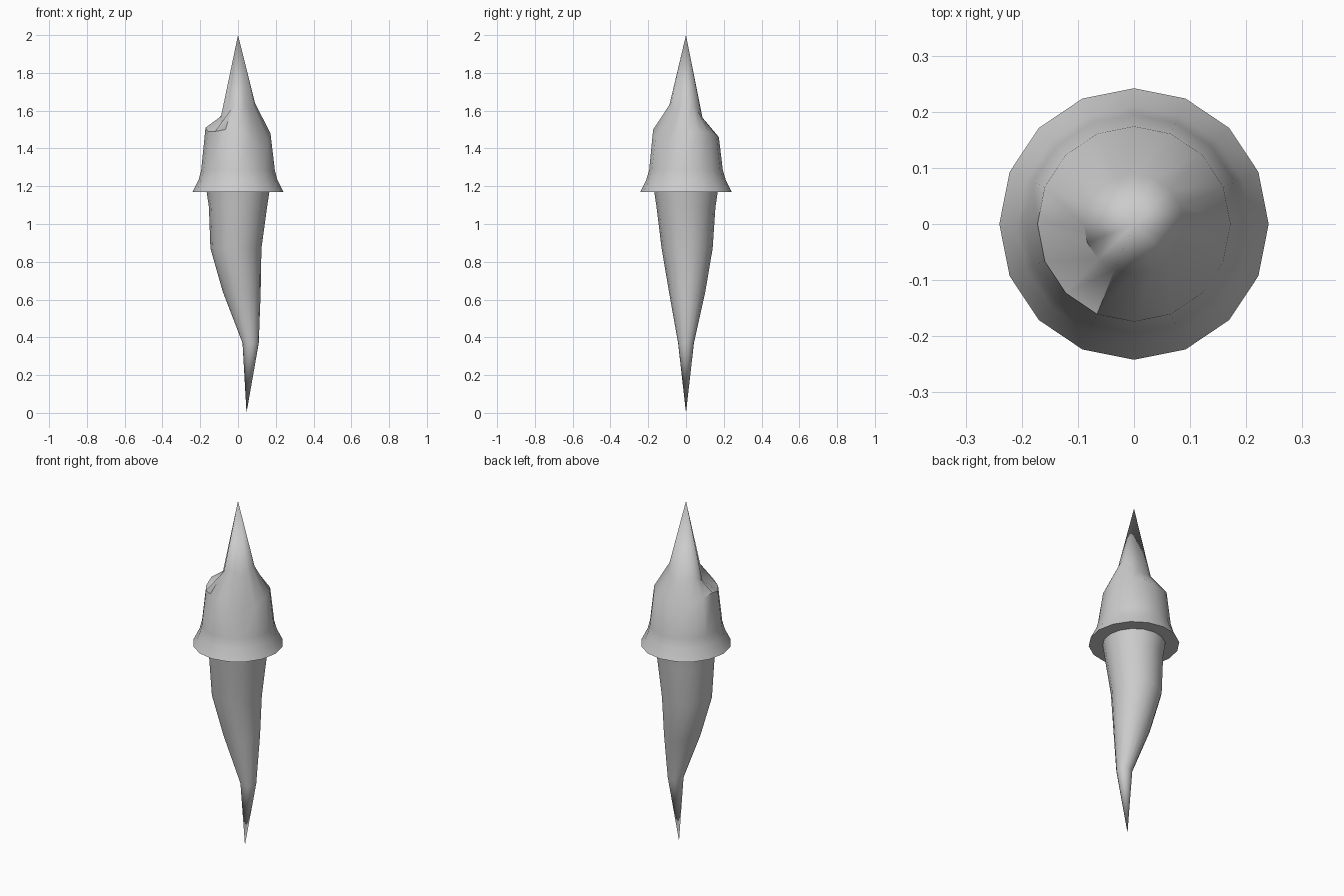
import bpy, bmesh
from math import cos, sin, pi, radians

if "Cube" in bpy.data.objects:
    bpy.data.objects.remove(bpy.data.objects["Cube"])

N = 16


def ring(cx, cy, rx, ry, z):
    # z is one height or one height per side
    zs = z if isinstance(z, list) else [z] * N
    return [(cx + rx * cos(2 * pi * i / N), cy + ry * sin(2 * pi * i / N), zs[i]) for i in range(N)]


def loft(name, rings, tip, tip_first):
    # skin successive rings from bottom to top, closing one end in a point
    bm = bmesh.new()
    rows = [[bm.verts.new(p) for p in r] for r in rings]
    for a, b in zip(rows, rows[1:]):
        for i in range(N):
            j = (i + 1) % N
            bm.faces.new((a[i], a[j], b[j], b[i]))
    t = bm.verts.new(tip)
    end, cap = (rows[0], rows[-1]) if tip_first else (rows[-1], rows[0])
    for i in range(N):
        bm.faces.new((end[i], end[(i + 1) % N], t))
    bm.faces.new(cap)
    bmesh.ops.recalc_face_normals(bm, faces=bm.faces)
    mesh = bpy.data.meshes.new(name)
    bm.to_mesh(mesh)
    bm.free()
    ob = bpy.data.objects.new(name, mesh)
    bpy.context.collection.objects.link(ob)
    bpy.ops.object.select_all(action='DESELECT')
    ob.select_set(True)
    bpy.context.view_layer.objects.active = ob
    bpy.ops.object.shade_smooth_by_angle(angle=radians(42))
    return ob


# pointed cap: flared brim, wall, uneven shoulder, spire
shoulder = [1.48, 1.49, 1.48, 1.47, 1.46, 1.46, 1.48, 1.50,
            1.51, 1.49, 1.49, 1.50, 1.50, 1.46, 1.42, 1.45]
neck = [1.64, 1.63, 1.60, 1.57, 1.56, 1.57, 1.58, 1.58,
        1.57, 1.54, 1.53, 1.61, 1.63, 1.63, 1.60, 1.62]
loft("cap", [
    ring(0, 0, .165, .165, 1.17),
    ring(0, 0, .24, .242, 1.17),
    ring(0, 0, .208, .21, 1.235),
    ring(0, 0, .195, .195, 1.285),
    ring(0, 0, .172, .174, shoulder),
    ring(0, 0, .09, .088, neck),
], (0, 0, 2), False)

# tapering, slightly bent stem
loft("stem", [
    ring(.067, 0, .043, .042, .37),
    ring(.02, .006, .10, .096, .64),
    ring(-.011, .006, .135, .135, .87),
    ring(0, 0, .154, .156, 1.09),
    ring(0, 0, .166, .168, 1.17),
], (.045, 0, 0), True)
